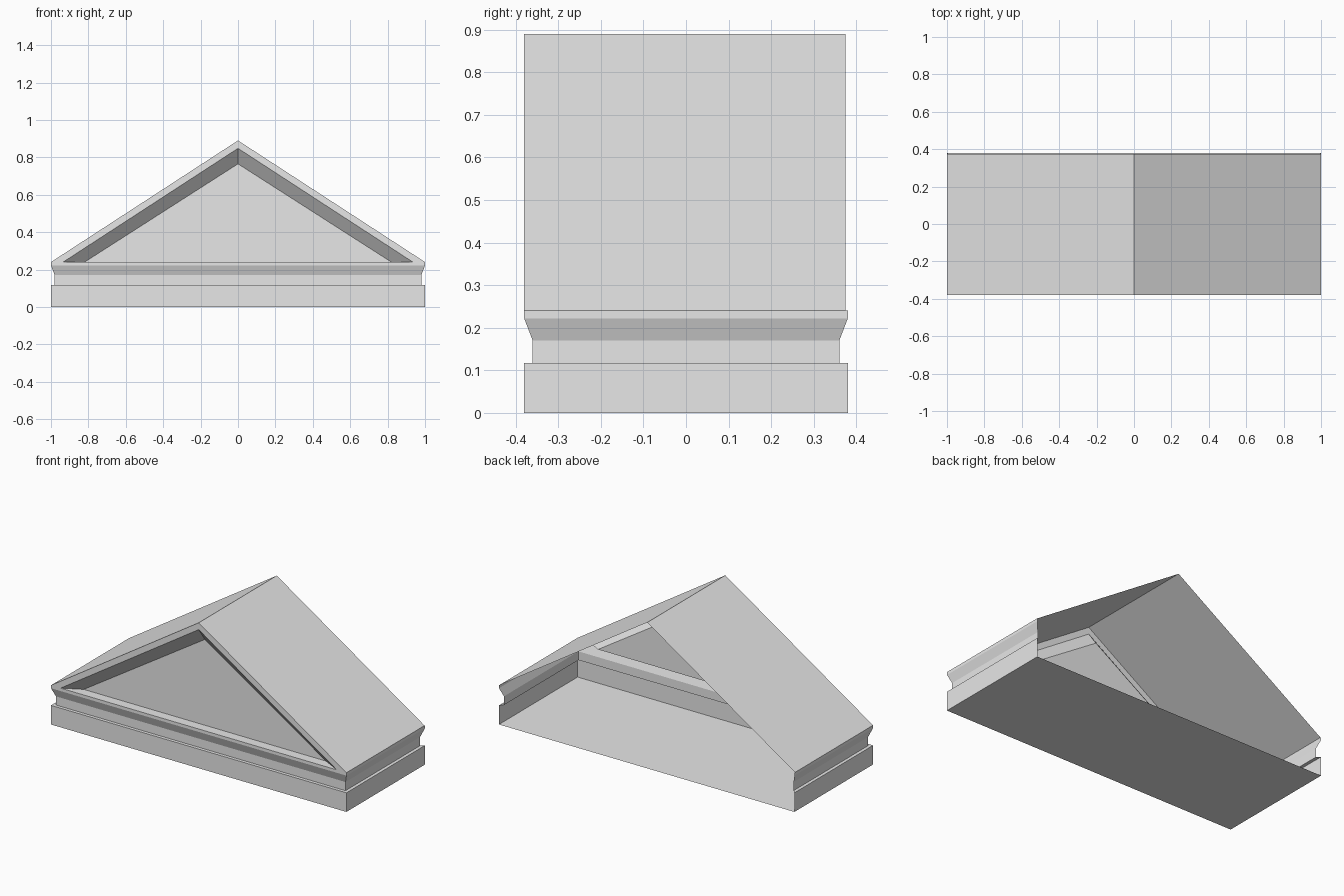
import bpy
import bmesh

cube = bpy.data.objects.get("Cube")
if cube:
    bpy.data.objects.remove(cube, do_unlink=True)

stone = bpy.data.materials.new("pale_stone")
stone.use_nodes = True
colour = (0.8, 0.8, 0.8, 1.0)
stone.diffuse_color = colour
stone.node_tree.nodes["Principled BSDF"].inputs["Base Color"].default_value = colour

HALF_X, HALF_Y = 1.0, 0.38
EAVE, RIDGE = 0.24, 0.89
RECESS_Y = -0.32


def loft(name, rows, close=False):
    """Skin neighbouring rows of points with flat quads."""
    bm = bmesh.new()
    grid = [[bm.verts.new(p) for p in row] for row in rows]
    for low, high in zip(grid, grid[1:]):
        count = len(low)
        for i in range(count if close else count - 1):
            j = (i + 1) % count
            bm.faces.new((low[i], low[j], high[j], high[i]))
    return finish(name, bm)


def sheet(name, points):
    """A single flat face."""
    bm = bmesh.new()
    bm.faces.new([bm.verts.new(p) for p in points])
    return finish(name, bm)


def finish(name, bm):
    mesh = bpy.data.meshes.new(name)
    bm.to_mesh(mesh)
    bm.free()
    mesh.materials.append(stone)
    obj = bpy.data.objects.new(name, mesh)
    bpy.context.collection.objects.link(obj)
    return obj


def gable(half, top, y):
    """Triangle standing on the eave line."""
    return [(-half, y, EAVE), (half, y, EAVE), (0, y, top)]


def three_sides(inset, z):
    """Path around both sides and the front, open at the back."""
    x, y = HALF_X - inset, HALF_Y - inset
    return [(-x, y, z), (-x, -y, z), (x, -y, z), (x, y, z)]


# Moulded entablature with mitred corners and an open back
profile = [(0, 0), (0, 0.117), (0.02, 0.117), (0.02, 0.17), (0, 0.222), (0, EAVE)]
loft("entablature", [three_sides(inset, z) for inset, z in profile])

# Underside
sheet("underside", reversed(three_sides(0, 0)))

# Two roof slopes, stopping just short of the back edge
loft("roof", [[(x, y, z) for x, z in ((HALF_X, EAVE), (0, RIDGE), (-HALF_X, EAVE))]
              for y in (-HALF_Y, 0.375)])

# Front rim, sloping reveal with its flat ledge, and recessed panel
outer = gable(HALF_X, RIDGE, -HALF_Y)
opening = gable(0.935, 0.848, -HALF_Y)
recess = gable(0.82, 0.765, RECESS_Y)
loft("gable_rim", [outer, opening], close=True)
loft("gable_reveal", [opening, recess], close=True)
sheet("gable_panel", recess)
